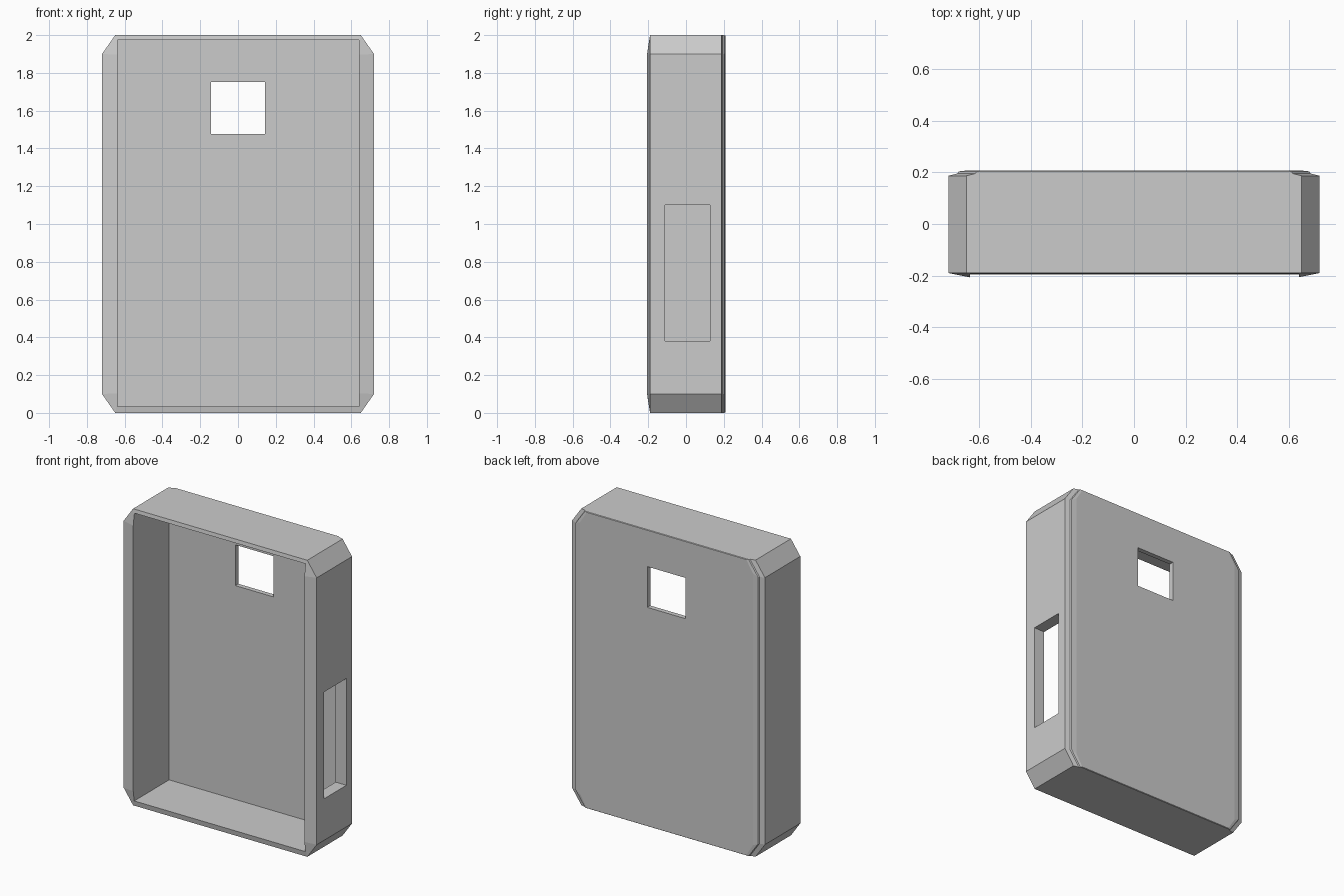
import bpy
import bmesh

cube = bpy.data.objects.get("Cube")
if cube:
    bpy.data.objects.remove(cube, do_unlink=True)

grey = bpy.data.materials.new("light_grey")
grey.use_nodes = True
colour = (0.6, 0.6, 0.6, 1)
grey.diffuse_color = colour
grey.node_tree.nodes["Principled BSDF"].inputs["Base Color"].default_value = colour


def octagon(y, w, h, cx, cz):
    """Chamfered rectangle at depth y, centred on z = 1."""
    quarter = [(w, h - cz), (w - cx, h)]
    pts = quarter + [(-x, z) for x, z in reversed(quarter)]
    pts += [(-x, -z) for x, z in pts]
    return [(x, y, z + 1) for x, z in pts]


def loft(name, loops):
    """Solid through a stack of equal loops, closed at both ends."""
    bm = bmesh.new()
    rings = [[bm.verts.new(p) for p in loop] for loop in loops]
    for a, b in zip(rings, rings[1:]):
        n = len(a)
        for i in range(n):
            j = (i + 1) % n
            bm.faces.new((a[i], a[j], b[j], b[i]))
    bm.faces.new(rings[0])
    bm.faces.new(rings[-1])
    bmesh.ops.recalc_face_normals(bm, faces=bm.faces)
    mesh = bpy.data.meshes.new(name)
    bm.to_mesh(mesh)
    bm.free()
    mesh.materials.append(grey)
    obj = bpy.data.objects.new(name, mesh)
    bpy.context.collection.objects.link(obj)
    return obj


def cut_box(target, name, lo, hi):
    """Subtract an axis-aligned box from the target."""
    (x0, y0, z0), (x1, y1, z1) = lo, hi
    loops = [[(x0, y, z0), (x1, y, z0), (x1, y, z1), (x0, y, z1)] for y in (y0, y1)]
    cutter = loft(name, loops)
    cutter.hide_render = True
    mod = target.modifiers.new(name, "BOOLEAN")
    mod.operation = "DIFFERENCE"
    mod.solver = "EXACT"
    mod.object = cutter
    bpy.context.view_layer.objects.active = target
    bpy.ops.object.modifier_apply(modifier=name)
    bpy.data.objects.remove(cutter, do_unlink=True)


# Case: tapered front rim, chamfered walls, stepped back panel
case = loft("open_case", [
    octagon(-0.207, 0.635, 0.9, 0.004, 0.004),
    octagon(-0.19, 0.72, 1.0, 0.07, 0.1),
    octagon(0.187, 0.72, 1.0, 0.07, 0.1),
    octagon(0.196, 0.685, 1.0, 0.07, 0.1),
    octagon(0.204, 0.68, 1.0, 0.07, 0.1),
    octagon(0.208, 0.645, 0.997, 0.05, 0.08),
])

# Front cavity, back window and left-hand side port
cut_box(case, "cavity", (-0.637, -0.4, 0.035), (0.64, 0.176, 1.975))
cut_box(case, "back_window", (-0.143, 0.1, 1.477), (0.143, 0.4, 1.752))
cut_box(case, "side_port", (0.5, -0.11, 0.38), (0.9, 0.127, 1.1))
